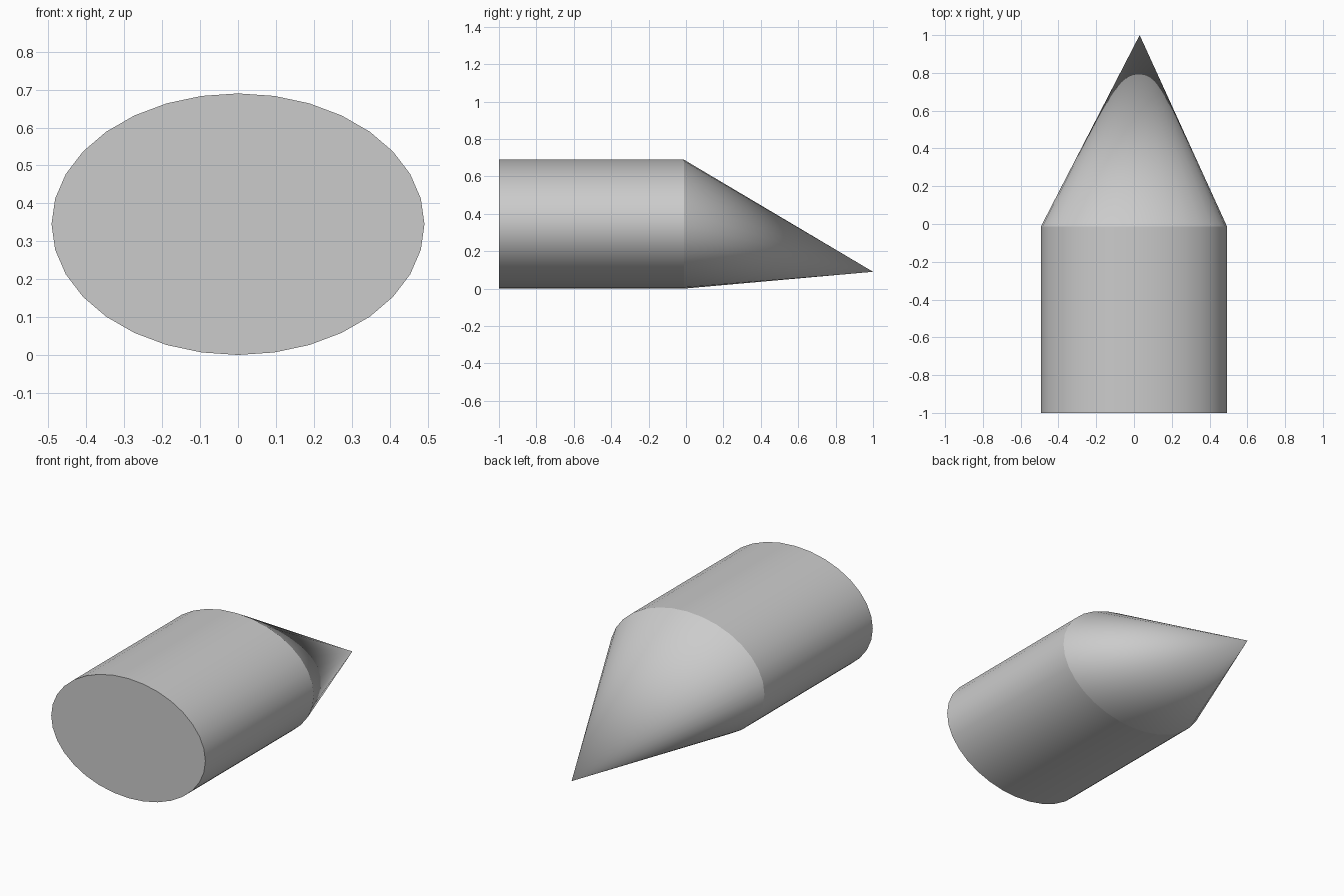
import bpy, bmesh, math

if "Cube" in bpy.data.objects:
    bpy.data.objects.remove(bpy.data.objects["Cube"])

SIDES, RX, RZ = 32, 0.492, 0.345
JOINT_Y = -0.012


def ring(bm, y):
    """Elliptical ring of vertices facing along y."""
    return [bm.verts.new((RX * math.sin(a), y, RZ + RZ * math.cos(a)))
            for a in (2 * math.pi * i / SIDES for i in range(SIDES))]


def finish(bm, name):
    bmesh.ops.recalc_face_normals(bm, faces=bm.faces)
    mesh = bpy.data.meshes.new(name)
    bm.to_mesh(mesh)
    bm.free()
    obj = bpy.data.objects.new(name, mesh)
    bpy.context.collection.objects.link(obj)
    for p in mesh.polygons:
        p.use_smooth = len(p.vertices) <= 4
    return obj


# Elliptical barrel with a flat front cap
bm = bmesh.new()
front, back = ring(bm, -1.0), ring(bm, JOINT_Y)
for i in range(SIDES):
    j = (i + 1) % SIDES
    bm.faces.new((front[i], front[j], back[j], back[i]))
cap = bm.faces.new(front)
for e in cap.edges:
    e.smooth = False
finish(bm, "barrel")

# Skewed cone with its tip low and slightly to one side
bm = bmesh.new()
base = ring(bm, JOINT_Y)
tip = bm.verts.new((0.03, 1.0, 0.09))
for i in range(SIDES):
    bm.faces.new((base[i], base[(i + 1) % SIDES], tip))
finish(bm, "pointed_nose")
